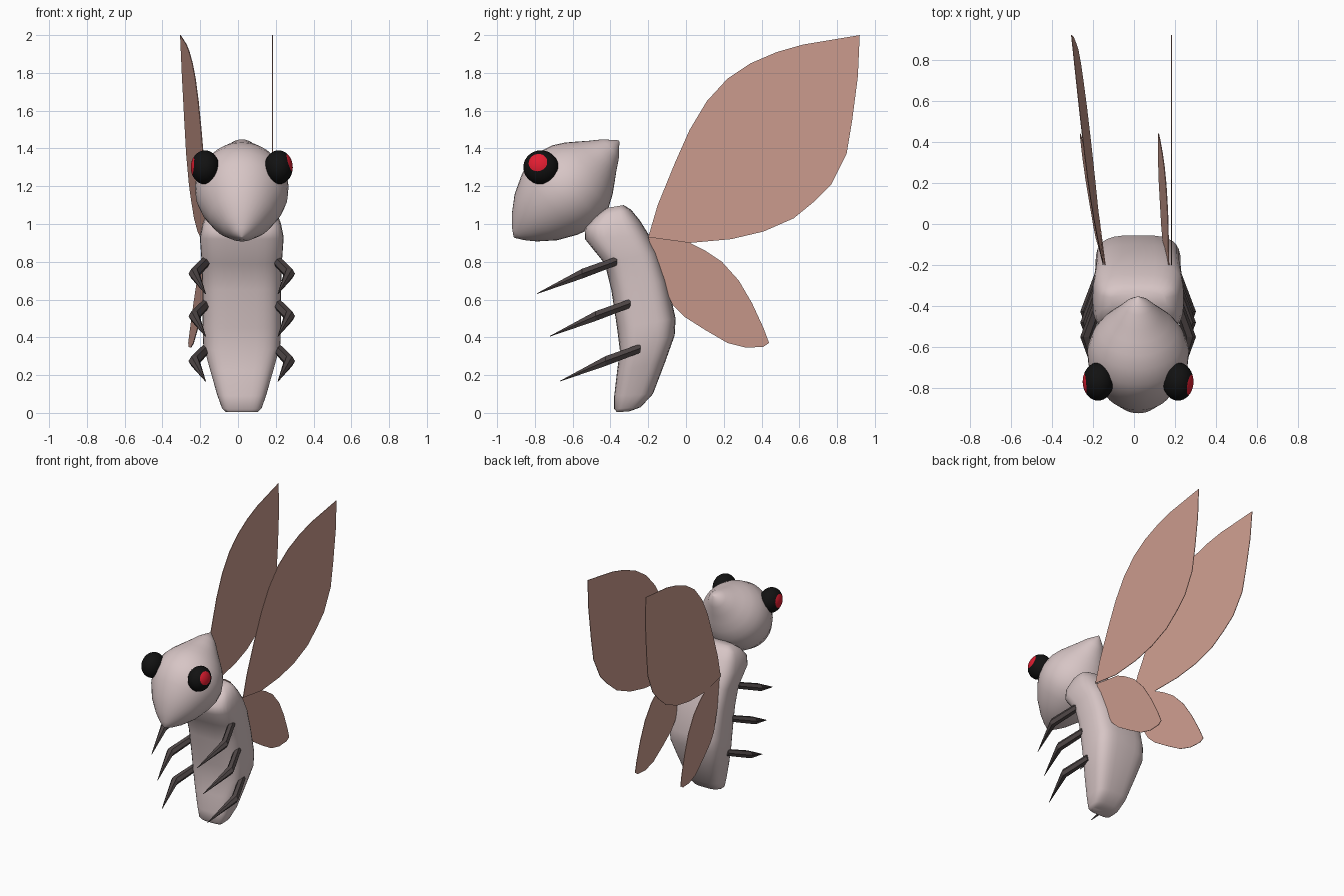
import bpy, bmesh, math
from mathutils import Vector, Matrix

if "Cube" in bpy.data.objects:
    bpy.data.objects.remove(bpy.data.objects["Cube"])

CX = 0.02  # symmetry plane of the body


def mat(name, rgb):
    m = bpy.data.materials.new(name)
    m.diffuse_color = (*rgb, 1)
    m.use_nodes = True
    m.node_tree.nodes["Principled BSDF"].inputs["Base Color"].default_value = m.diffuse_color
    return m


SKIN = mat("pale_skin", (0.68, 0.56, 0.56))
WING = mat("rosy_wing", (0.60, 0.33, 0.27))
LEG = mat("dark_leg", (0.075, 0.06, 0.06))
BLACK = mat("eye_black", (0.006, 0.006, 0.006))
RED = mat("eye_red", (0.75, 0.012, 0.03))


def finish(name, bm, mats, smooth=None):
    bmesh.ops.recalc_face_normals(bm, faces=bm.faces)
    me = bpy.data.meshes.new(name)
    bm.to_mesh(me)
    bm.free()
    ob = bpy.data.objects.new(name, me)
    bpy.context.collection.objects.link(ob)
    for m in mats:
        me.materials.append(m)
    if smooth:
        bpy.ops.object.select_all(action='DESELECT')
        ob.select_set(True)
        bpy.context.view_layer.objects.active = ob
        bpy.ops.object.shade_smooth_by_angle(angle=math.radians(smooth))
    return ob


def loft(bm, rings):
    loops = [[bm.verts.new(p) for p in r] for r in rings]
    n = len(loops[0])
    for a, b in zip(loops, loops[1:]):
        for i in range(n):
            j = (i + 1) % n
            bm.faces.new((a[i], a[j], b[j], b[i]))
    bm.faces.new(loops[0])
    bm.faces.new(loops[-1])


def spow(v, e):
    return math.copysign(abs(v) ** e, v)


# Body: rounded-box sections as front (y, z), back (y, z), half width
sections = [
    ((-0.365, 0.004), (-0.30, 0.008), 0.085),
    ((-0.380, 0.02), (-0.24, 0.03), 0.105),
    ((-0.380, 0.09), (-0.175, 0.10), 0.130),
    ((-0.365, 0.22), (-0.11, 0.27), 0.172),
    ((-0.350, 0.33), (-0.06, 0.41), 0.205),
    ((-0.365, 0.45), (-0.055, 0.50), 0.208),
    ((-0.395, 0.65), (-0.10, 0.70), 0.208),
    ((-0.430, 0.79), (-0.15, 0.85), 0.214),
    ((-0.535, 0.92), (-0.195, 0.94), 0.222),
    ((-0.535, 0.98), (-0.245, 1.02), 0.208),
    ((-0.480, 1.04), (-0.290, 1.075), 0.185),
    ((-0.420, 1.085), (-0.330, 1.10), 0.140),
]
rings = []
for (fy, fz), (by, bz), hw in sections:
    ring = []
    for k in range(32):
        a = math.tau * k / 32
        c, s = spow(math.cos(a), 0.6), spow(math.sin(a), 0.6)
        ring.append((CX + hw * s, (fy + by) / 2 + (fy - by) / 2 * c,
                     (fz + bz) / 2 + (fz - bz) / 2 * c))
    rings.append(ring)
bm = bmesh.new()
loft(bm, rings)
finish("body", bm, [SKIN], 50)

# Head: lemon shape turned around a tilted axis (distance along axis, radius)
profile = [(-0.377, 0.004), (-0.35, 0.045), (-0.303, 0.098), (-0.22, 0.166),
           (-0.12, 0.218), (-0.05, 0.24), (0.02, 0.244), (0.10, 0.222),
           (0.16, 0.187), (0.21, 0.148), (0.26, 0.108), (0.317, 0.066), (0.377, 0.004)]
axis = Vector((0, 0.736, 0.677))
up = Vector((0, -0.677, 0.736))
mid = Vector((CX, -0.633, 1.185))
bm = bmesh.new()
loft(bm, [[mid + axis * t + up * (r * math.cos(math.tau * k / 32))
           + Vector((r * 1.015 * math.sin(math.tau * k / 32), 0, 0)) for k in range(32)]
          for t, r in profile])
finish("head", bm, [SKIN], 60)

# Eyes: flattened balls, red pupil on the faces around the outward pole
for side, name, look in ((1, "right_eye", (0.92, -0.2, 0.33)), (-1, "left_eye", (-0.97, -0.1, 0.1))):
    look = Vector(look).normalized()
    bm = bmesh.new()
    bmesh.ops.create_uvsphere(bm, u_segments=32, v_segments=22, radius=1,
                              matrix=look.to_track_quat('Z', 'Y').to_matrix().to_4x4())
    for f in bm.faces:
        f.material_index = int(f.calc_center_median().normalized().dot(look) > math.cos(math.radians(33)))
    bmesh.ops.transform(bm, verts=bm.verts, matrix=Matrix.Translation((CX + side * 0.195, -0.768, 1.3))
                        @ Matrix.Diagonal((0.075, 0.093, 0.09, 1)))
    finish(name, bm, [BLACK, RED], 60)

# Legs: hip, knee and pointed tip, three pairs
for label, (dy, dz) in (("front", (0, 0)), ("middle", (0.07, -0.225)), ("rear", (0.123, -0.463))):
    for side, sname in ((1, "right"), (-1, "left")):
        path = [((0.185, -0.365, 0.805), 0.027), ((0.252, -0.55, 0.737), 0.030), ((0.192, -0.79, 0.631), 0.002)]
        rings = [[(CX + side * (x + r * math.cos(math.tau * k / 6)), y + dy,
                   z + dz + r * math.sin(math.tau * k / 6)) for k in range(6)]
                 for (x, y, z), r in path]
        bm = bmesh.new()
        loft(bm, rings)
        finish(f"{sname}_{label}_leg", bm, [LEG])

# Wings: flat side outlines (y, z), each leaning in its own plane
fore = [(-0.2, 0.93), (-0.15, 1.1), (-0.06, 1.32), (0.02, 1.5), (0.11, 1.65), (0.22, 1.77),
        (0.34, 1.85), (0.48, 1.91), (0.62, 1.95), (0.92, 2.0), (0.91, 1.78), (0.88, 1.55),
        (0.85, 1.37), (0.77, 1.21), (0.68, 1.12), (0.57, 1.03), (0.41, 0.96), (0.24, 0.92), (0.02, 0.9)]
hind = [(-0.2, 0.93), (0.02, 0.9), (0.1, 0.86), (0.19, 0.8), (0.28, 0.7), (0.35, 0.58), (0.41, 0.45),
        (0.44, 0.37), (0.41, 0.35), (0.32, 0.345), (0.22, 0.37), (0.1, 0.44), (-0.01, 0.51),
        (-0.07, 0.57), (-0.14, 0.72)]
for name, outline, x0, b, c in (("right_fore_wing", fore, 0.182, 0, 0),
                                ("left_fore_wing", fore, -0.15, -0.1, -0.04),
                                ("right_hind_wing", hind, 0.17, -0.007, 0.081),
                                ("left_hind_wing", hind, -0.14, -0.12, 0.08)):
    bm = bmesh.new()
    loft(bm, [[(x0 + b * (y + 0.2) + c * (z - 0.93) + t, y, z) for y, z in outline]
              for t in (-0.002, 0.002)])
    finish(name, bm, [WING])
